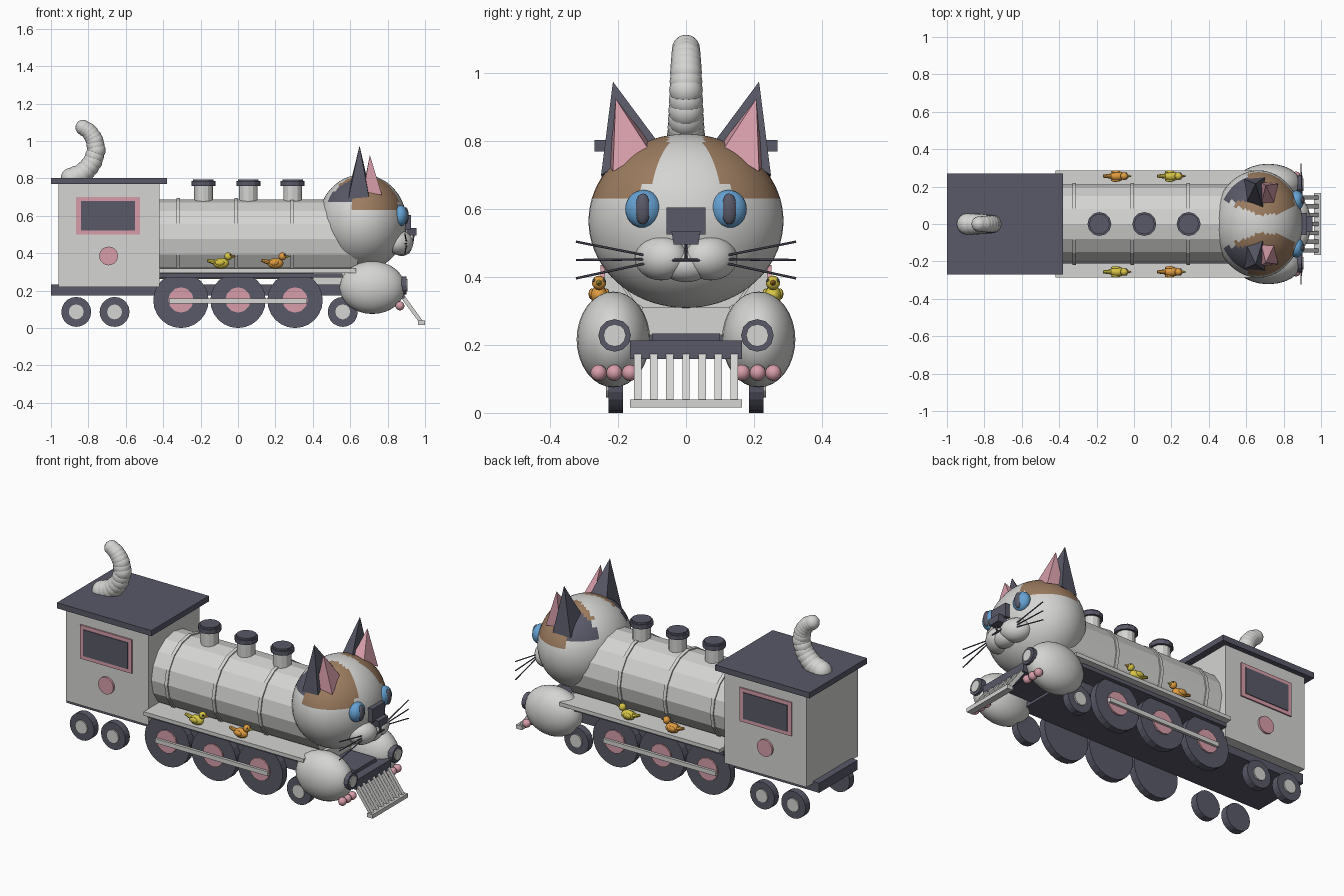
import bpy, bmesh, math
from mathutils import Vector

if "Cube" in bpy.data.objects:
    bpy.data.objects.remove(bpy.data.objects["Cube"])


def material(name, r, g, b):
    m = bpy.data.materials.new(name)
    m.use_nodes = True
    m.diffuse_color = (r, g, b, 1)
    m.node_tree.nodes["Principled BSDF"].inputs["Base Color"].default_value = (r, g, b, 1)
    return m


LIGHT = material("light grey", .66, .66, .65)
SLATE = material("slate", .10, .10, .14)
PINK = material("pink", .68, .34, .40)
BROWN = material("brown", .33, .20, .115)
BLUE = material("blue", .13, .36, .65)
YELLOW = material("yellow", .68, .56, .06)
ORANGE = material("orange", .74, .33, .05)


def finish(name, bm, mat, smooth=False):
    bmesh.ops.recalc_face_normals(bm, faces=bm.faces)
    me = bpy.data.meshes.new(name)
    bm.to_mesh(me)
    bm.free()
    me.materials.append(mat)
    ob = bpy.data.objects.new(name, me)
    bpy.context.collection.objects.link(ob)
    if smooth:
        me.shade_smooth()
    return ob


def box(name, mat, x, y, z):
    """Box from (min, max) pairs on each axis."""
    bm = bmesh.new()
    bmesh.ops.create_cube(bm, size=1)
    for v in bm.verts:
        v.co = [r[0] if c < 0 else r[1] for c, r in zip(v.co, (x, y, z))]
    return finish(name, bm, mat)


def ball(name, mat, centre, radii, seg=20, rings=14, smooth=True):
    bm = bmesh.new()
    bmesh.ops.create_uvsphere(bm, u_segments=seg, v_segments=rings, radius=1)
    for v in bm.verts:
        v.co = Vector(centre) + Vector([c * r for c, r in zip(v.co, radii)])
    return finish(name, bm, mat, smooth)


def rod(name, mat, a, b, r, sides=16, r2=None):
    """Cylinder or cone between two points."""
    a, b = Vector(a), Vector(b)
    bm = bmesh.new()
    bmesh.ops.create_cone(bm, cap_ends=True, segments=sides, radius1=r,
                          radius2=r if r2 is None else r2, depth=(b - a).length)
    turn = (b - a).to_track_quat('Z', 'Y')
    for v in bm.verts:
        v.co = turn @ v.co + (a + b) / 2
    return finish(name, bm, mat)


def hull(name, mat, points):
    bm = bmesh.new()
    for p in points:
        bm.verts.new(p)
    bmesh.ops.convex_hull(bm, input=bm.verts)
    return finish(name, bm, mat)


# Cab, chassis and boiler
box("cab", LIGHT, (-.96, -.42), (-.24, .24), (.22, .775))
box("roof", SLATE, (-1, -.38), (-.27, .27), (.77, .803))
box("chassis", SLATE, (-1, .62), (-.18, .18), (.175, .232))
box("running_board", LIGHT, (-.42, .63), (-.285, .285), (.295, .317))
box("board_support", SLATE, (-.42, .56), (-.25, .25), (.27, .292))
box("boiler_saddle", LIGHT, (.4, .66), (-.13, .13), (.23, .31))
rod("boiler", LIGHT, (-.43, 0, .475), (.64, 0, .475), .212)
for x in (-.32, -.01, .29):
    rod("boiler_band", LIGHT, (x - .01, 0, .475), (x + .01, 0, .475), .219)
for x in (-.185, .055, .292):
    rod("chimney", LIGHT, (x, 0, .65), (x, 0, .765), .05, 12)
    rod("chimney_cap", SLATE, (x, 0, .76), (x, 0, .785), .064, 12)
    rod("chimney_rim", SLATE, (x, 0, .785), (x, 0, .795), .055, 12)

# Tail of overlapping balls
path = [(-.89, .80), (-.83, .825), (-.78, .88), (-.757, .95),
        (-.768, 1.01), (-.795, 1.05), (-.828, 1.072)]
steps = 15
for i in range(steps):
    t = i / (steps - 1) * (len(path) - 1)
    k = min(int(t), len(path) - 2)
    p = Vector(path[k]).lerp(Vector(path[k + 1]), t - k)
    r = .058 - .017 * i / (steps - 1)
    ball("tail_segment", LIGHT, (p.x, 0, p.y), (r, r, r), 16, 10)

# Head with coat patches
head = ball("head", LIGHT, (.665, 0, .565), (.237, .287, .256), 48, 36)
head.data.materials.append(BROWN)
head.data.materials.append(SLATE)
for f in head.data.polygons:
    x, y, z = f.center
    y = abs(y)
    stripe = .045 + .46 * max(0, .82 - z) if x > .66 else .05 + .4 * (.66 - x)
    if x > .62 and z > .64 and y > stripe:
        f.material_index = 1
    elif x <= .62 and z > .68 and y > .125:
        f.material_index = 2
    elif .54 < x <= .62 and z > .68 and y > stripe:
        f.material_index = 1

# Face centre
box("nose_bridge", SLATE, (.86, .925), (-.058, .058), (.525, .605))
hull("nose", SLATE, [(x, s * w, z) for x in (.90, .955) for s in (-1, 1)
                     for w, z in ((.043, .535), (.036, .495))])
ball("chin", LIGHT, (.875, 0, .435), (.055, .075, .05))
rod("mouth_stem", SLATE, (.94, 0, .50), (.932, 0, .45), .005, 8)
rod("mouth", SLATE, (.932, -.046, .45), (.932, .046, .45), .005, 8)


def duckling(x, y, body, beak):
    ball("bird_body", body, (x, y, .346), (.043, .026, .028), 12, 8)
    ball("bird_head", body, (x + .038, y, .383), (.021, .021, .021), 12, 8)
    rod("bird_beak", beak, (x + .052, y, .383), (x + .077, y, .383), .01, 8, .002)
    rod("bird_tail", body, (x - .03, y, .35), (x - .075, y, .362), .014, 8, .008)
    for s in (-1, 1):
        ball("bird_eye", SLATE, (x + .049, y + s * .014, .39), (.005, .005, .005), 8, 6)
        ball("bird_wing", body, (x - .008, y + s * .022, .35), (.027, .009, .016), 10, 6)


# Everything mirrored left and right
for s in (-1, 1):
    # Cab windows
    box("window_frame", PINK, (-.865, -.525), sorted((s * .235, s * .248)), (.5, .70))
    box("window", SLATE, (-.84, -.55), sorted((s * .24, s * .252)), (.522, .678))
    rod("cab_disc", PINK, (-.692, s * .235, .385), (-.692, s * .252, .385), .05, 20)

    # Wheels
    for x in (-.305, 0, .305):
        rod("drive_wheel", SLATE, (x, s * .185, .148), (x, s * .228, .148), .148, 24)
        rod("drive_hub", PINK, (x, s * .22, .15), (x, s * .236, .15), .068, 12)
    box("coupling_rod", LIGHT, (-.37, .37), sorted((s * .234, s * .25)), (.132, .158))
    for x in (-.865, -.66, .56):
        rod("small_wheel", SLATE, (x, s * .185, .086), (x, s * .228, .086), .08, 20)
        rod("small_hub", LIGHT, (x, s * .22, .086), (x, s * .236, .086), .04, 12)

    # Ears
    hull("ear", SLATE, [(.65, s * .215, .975), (.59, s * .24, .69), (.70, s * .25, .70),
                        (.60, s * .11, .77), (.69, s * .085, .80)])
    hull("inner_ear", PINK, [(.705, s * .207, .925), (.67, s * .225, .73), (.77, s * .215, .71),
                             (.75, s * .11, .775), (.68, s * .11, .80)])

    # Eyes, muzzle and whiskers
    ball("eye", BLUE, (.868, s * .125, .60), (.04, .054, .056), 24, 16)
    ball("pupil", SLATE, (.895, s * .127, .60), (.018, .024, .046), 16, 10)
    muzzle = ball("muzzle", LIGHT, (0, 0, 0), (.065, .085, .065))
    muzzle.location = (.865, s * .073, .455)
    muzzle.rotation_euler.z = s * math.radians(38)
    for dz in (-1, 0, 1):
        rod("whisker", SLATE, (.90, s * .12, .452 + dz * .012),
            (.892, s * .324, .45 + dz * .054), .0035, 6)

    # Front paws, toes and lamps
    ball("paw", LIGHT, (.718, s * .214, .216), (.175, .108, .141), 24, 16)
    for y in (.165, .211, .257):
        ball("toe", PINK, (.866, s * y, .118), (.024, .024, .024), 12, 8)
    rod("lamp", SLATE, (.86, s * .21, .228), (.90, s * .21, .228), .048, 12)
    rod("lamp_glass", LIGHT, (.89, s * .21, .228), (.906, s * .21, .228), .033, 12)

    # Birds on the running boards
    near = s < 0
    duckling(-.09, s * .256, YELLOW if near else ORANGE, ORANGE if near else YELLOW)
    duckling(.20, s * .256, ORANGE if near else YELLOW, YELLOW if near else ORANGE)

# Front beam and cowcatcher
box("beam_top", SLATE, (.60, .84), (-.1, .1), (.19, .234))
box("beam", SLATE, (.83, .89), (-.165, .165), (.158, .213))
for i in range(7):
    y = (i - 3) * .0475
    hull("slat", LIGHT, [(x, y + w, z) for w in (-.011, .011) for x, z in
                         ((.865, .17), (.885, .18), (.972, .025), (.99, .035))])
box("catcher_bar", LIGHT, (.962, 1), (-.165, .165), (.016, .04))
